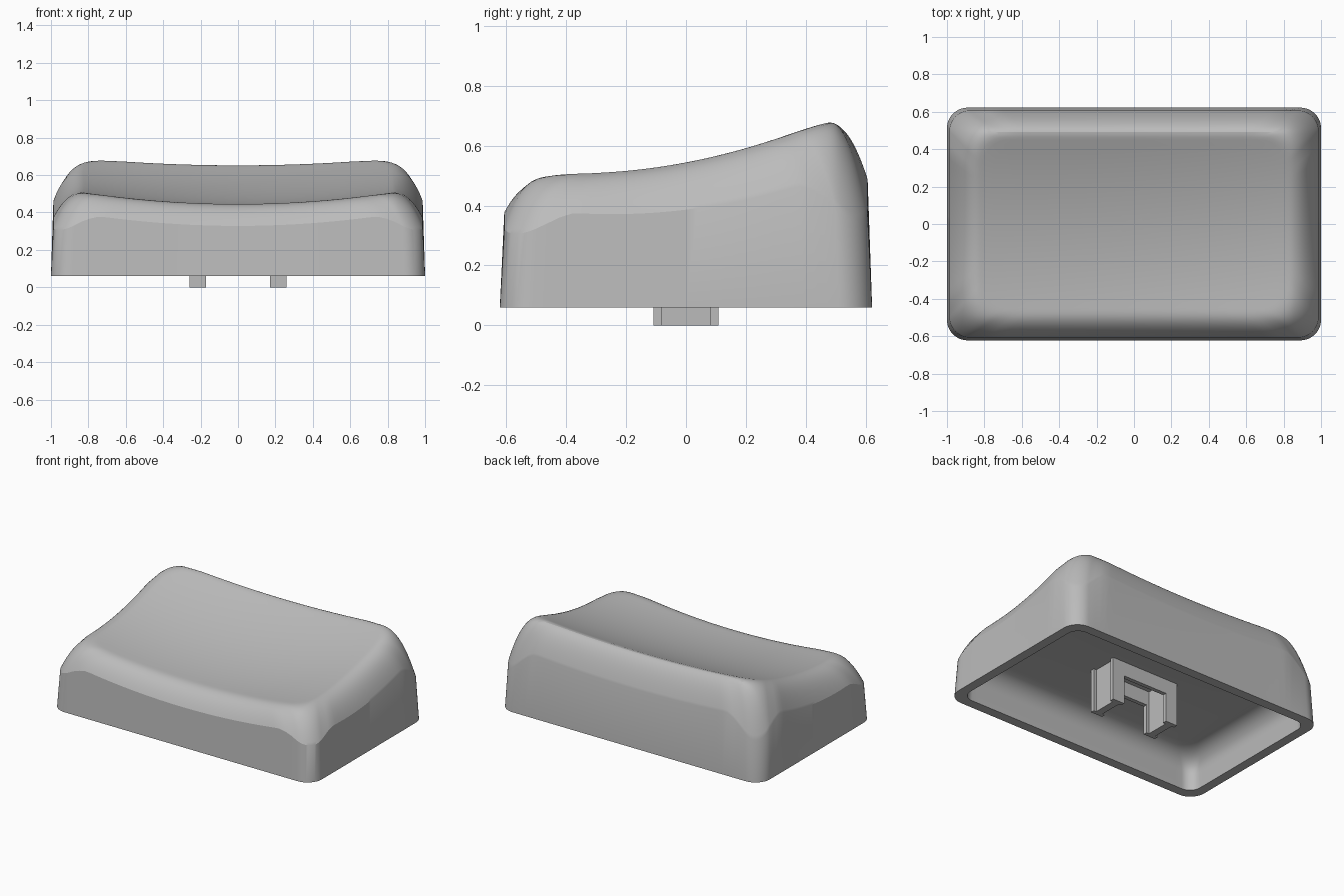
import bpy, bmesh, math
from mathutils import Vector

cube = bpy.data.objects.get("Cube")
if cube:
    bpy.data.objects.remove(cube)

grey = bpy.data.materials.new("plain grey")
grey.use_nodes = True
grey.diffuse_color = (0.5, 0.5, 0.5, 1)
grey.node_tree.nodes["Principled BSDF"].inputs["Base Color"].default_value = (0.5, 0.5, 0.5, 1)

ARC, LONG, SHORT = 12, 40, 26      # outline divisions
BASE, CEILING = 0.06, 0.3


def clamp(v, lo, hi):
    return max(lo, min(hi, v))


def smooth(v):
    v = clamp(v, 0, 1)
    return v * v * (3 - 2 * v)


def outline(hx, hy, r):
    """Rounded rectangle with the same point count for every size."""
    pts = []
    corners = [(1, 1, LONG), (-1, 1, SHORT), (-1, -1, LONG), (1, -1, SHORT)]
    for k, (sx, sy, n) in enumerate(corners):
        c = Vector((sx * (hx - r), sy * (hy - r)))
        for i in range(ARC + 1):
            a = math.pi / 2 * (k + i / ARC)
            pts.append(c + Vector((math.cos(a), math.sin(a))) * r)
        nx, ny, _ = corners[(k + 1) % 4]
        a = math.pi / 2 * (k + 1)
        end = Vector((nx * (hx - r), ny * (hy - r))) + Vector((math.cos(a), math.sin(a))) * r
        start = pts[-1].copy()
        pts += [start.lerp(end, i / n) for i in range(1, n)]
    return pts


def dish(x, y):
    """Scooped top: rises to the back, sags along the middle."""
    y = clamp(y, -0.5, 0.5)
    u = clamp(abs(x) / 0.8, 0, 1.05)
    return 0.503 + 0.24 * (y + 0.4) ** 2 - (0.047 - 0.025 * y) * (1 - u * u)


def shoulder(x, y):
    """Height where the walls end; dips at the corners."""
    corner = smooth((abs(x) - 0.72) / 0.23) * smooth((abs(y) - 0.36) / 0.22)
    return dish(x, y) - (0.16 + 0.07 * y) - corner * (0.12 + 0.06 * y)


def finish(bm, name, angle):
    bmesh.ops.recalc_face_normals(bm, faces=bm.faces)
    mesh = bpy.data.meshes.new(name)
    bm.to_mesh(mesh)
    bm.free()
    obj = bpy.data.objects.new(name, mesh)
    bpy.context.collection.objects.link(obj)
    mesh.materials.append(grey)
    bpy.ops.object.select_all(action='DESELECT')
    obj.select_set(True)
    bpy.context.view_layer.objects.active = obj
    bpy.ops.object.shade_smooth_by_angle(angle=math.radians(angle))
    return obj


# Cap shell: rings from the cavity ceiling, over the rim, up the walls, to the dish
rings = []
FILLET = 8
for i in range(FILLET, -1, -1):
    a = math.pi / 2 * i / FILLET
    inset = 0.13 * (1 - math.cos(a))
    z = CEILING - 0.13 * (1 - math.sin(a))
    rings.append([(p.x, p.y, z) for p in outline(0.93 - inset, 0.55 - inset, 0.08 + inset * 0.3)])
rings.append([(p.x, p.y, BASE) for p in outline(0.935, 0.555, 0.08)])
rings.append([(p.x, p.y, BASE) for p in outline(1, 0.622, 0.11)])

edge = outline(0.987, 0.607, 0.11)
crown = outline(0.81, 0.45, 0.14)
STEPS = 14
for i in range(STEPS + 1):
    t = (i / STEPS) ** 1.3
    rise = 1 - (1 - t) ** 2.5
    ring = []
    for e, c in zip(edge, crown):
        p = e.lerp(c, t)
        low = shoulder(e.x, e.y)
        ring.append((p.x, p.y, low + (dish(p.x, p.y) - low) * rise))
    rings.append(ring)
for i in range(1, 14):
    s = 1 - i / 14
    rings.append([(c.x * s, c.y * s, dish(c.x * s, c.y * s)) for c in crown])

bm = bmesh.new()
loops = [[bm.verts.new(p) for p in ring] for ring in rings]
n = len(edge)
for a, b in zip(loops, loops[1:]):
    for i in range(n):
        bm.faces.new((a[i], a[(i + 1) % n], b[(i + 1) % n], b[i]))
bm.faces.new(loops[0])
top = bm.verts.new((0, 0, dish(0, 0)))
for i in range(n):
    bm.faces.new((loops[-1][i], loops[-1][(i + 1) % n], top))
finish(bm, "cap_shell", 22)


def prism(name, half_profile, z0, z1):
    """Extrude a profile given for +y and mirrored to -y."""
    pts = half_profile + [(x, -y) for x, y in reversed(half_profile)]
    bm = bmesh.new()
    face = bm.faces.new([bm.verts.new((x, y, z0)) for x, y in pts])
    ext = bmesh.ops.extrude_face_region(bm, geom=[face])
    bmesh.ops.translate(bm, vec=(0, 0, z1 - z0),
                        verts=[v for v in ext["geom"] if isinstance(v, bmesh.types.BMVert)])
    return finish(bm, name, 20)


# Two flanged stem prongs
for side, name in ((1, "left_prong"), (-1, "right_prong")):
    half = [(0.19, 0.08), (0.17, 0.08), (0.17, 0.108), (0.26, 0.108), (0.26, 0.08), (0.24, 0.08)]
    prism(name, [(side * x, y) for x, y in half], 0, CEILING + 0.01)

# Cross bars joining the prongs under the ceiling
for side, name in ((1, "rear_bar"), (-1, "front_bar")):
    bar = prism(name, [(-0.172, 0.014), (0.172, 0.014)], 0.2, CEILING + 0.01)
    bar.location.y = side * 0.094
